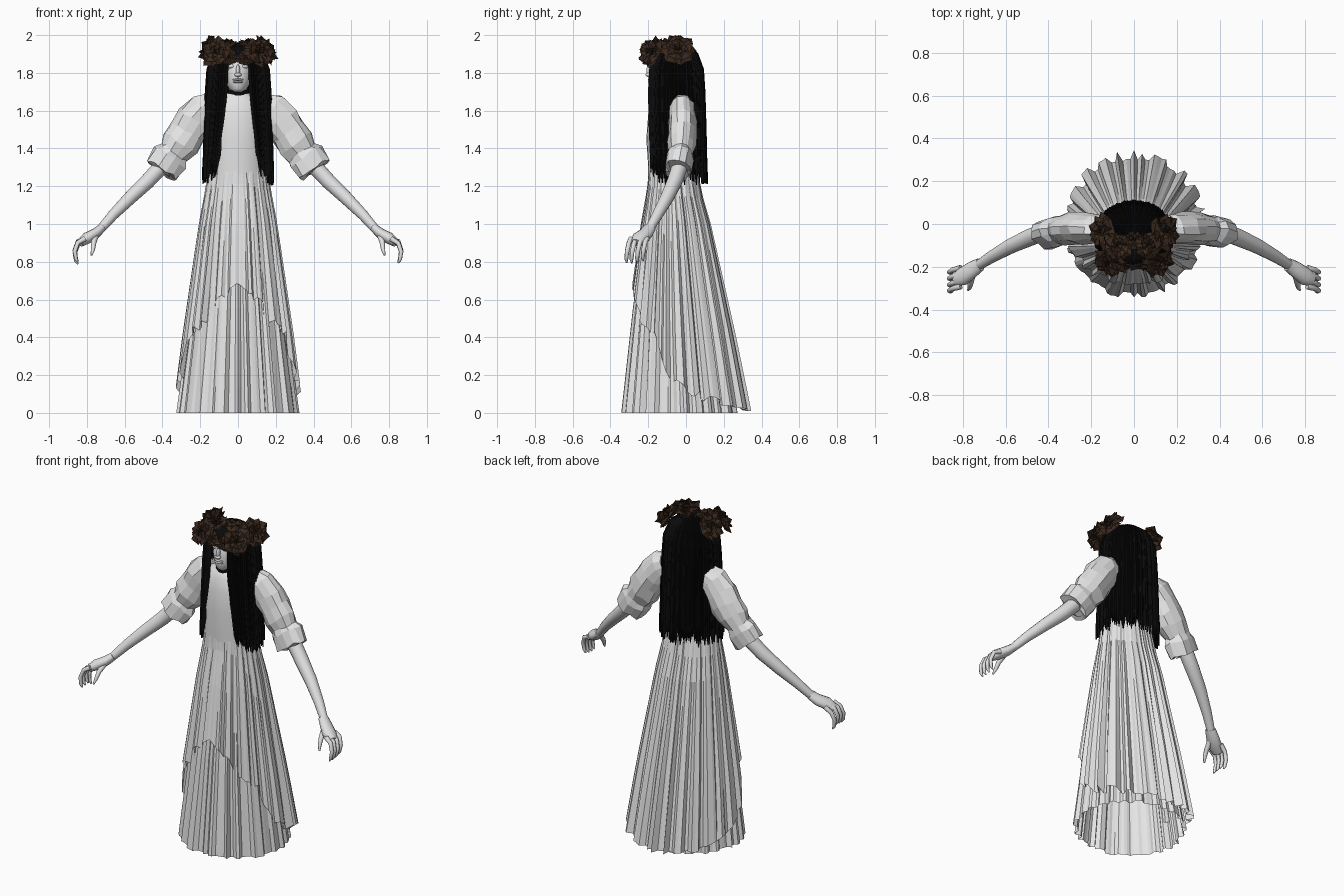
import bpy, bmesh, math, random
from mathutils import Vector, Matrix

random.seed(4)
if "Cube" in bpy.data.objects:
    bpy.data.objects.remove(bpy.data.objects["Cube"])


def material(name, rgb):
    m = bpy.data.materials.new(name)
    m.use_nodes = True
    m.diffuse_color = (*rgb, 1)
    m.node_tree.nodes["Principled BSDF"].inputs["Base Color"].default_value = (*rgb, 1)
    return m


CLOTH = material("white cloth", (0.78, 0.78, 0.78))
SKIN = material("pale skin", (0.74, 0.74, 0.74))
HAIR = material("black hair", (0.003, 0.003, 0.003))
PETAL = material("dark brown petals", (0.042, 0.022, 0.013))


def finish(name, bm, mat, smooth=None):
    bmesh.ops.recalc_face_normals(bm, faces=bm.faces)
    mesh = bpy.data.meshes.new(name)
    bm.to_mesh(mesh)
    bm.free()
    mesh.materials.append(mat)
    ob = bpy.data.objects.new(name, mesh)
    bpy.context.collection.objects.link(ob)
    if smooth:
        bpy.ops.object.select_all(action="DESELECT")
        ob.select_set(True)
        bpy.context.view_layer.objects.active = ob
        bpy.ops.object.shade_smooth_by_angle(angle=math.radians(smooth))


def loft(bm, rings, closed=True, caps=True):
    rows = [[bm.verts.new(p) for p in ring] for ring in rings]
    n = len(rows[0])
    for r0, r1 in zip(rows, rows[1:]):
        for i in range(n if closed else n - 1):
            j = (i + 1) % n
            bm.faces.new((r0[i], r0[j], r1[j], r1[i]))
    if caps:
        bm.faces.new(rows[0])
        bm.faces.new(rows[-1])


def table(rows, key):
    """Linear lookup in rows sorted by their first value."""
    key = min(max(key, rows[0][0]), rows[-1][0])
    for a, b in zip(rows, rows[1:]):
        if key <= b[0]:
            t = (key - a[0]) / (b[0] - a[0])
            return [p + (q - p) * t for p, q in zip(a[1:], b[1:])]


def oval(angle, z, rx, front, back, out=0):
    """Point on an oval section; angle 0 faces the front."""
    cy, ry = (front + back) / 2, (back - front) / 2
    return Vector(((rx + out) * math.sin(angle), cy - (ry + out) * math.cos(angle), z))


def tube(bm, pts, sides=10, flat=1.0, jitter=0):
    """Limb through (x, y, z, radius) points; flat scales its depth."""
    c = [Vector(p[:3]) for p in pts]
    rings = []
    for i, p in enumerate(pts):
        d = (c[min(i + 1, len(c) - 1)] - c[max(i - 1, 0)]).normalized()
        u = (Vector((0, 1, 0)) - d * d.y).normalized()
        v = d.cross(u)
        ring = []
        for k in range(sides):
            a = math.tau * k / sides
            r = p[3] * (1 + random.uniform(-jitter, jitter))
            slide = d * p[3] * random.uniform(-jitter, jitter)
            ring.append(c[i] + u * math.cos(a) * r * flat + v * math.sin(a) * r + slide)
        rings.append(ring)
    loft(bm, rings)


def stack(name, rows, mat, smooth, n=28):
    bm = bmesh.new()
    loft(bm, [[oval(math.tau * k / n, *r) for k in range(n)] for r in rows])
    finish(name, bm, mat, smooth)


def blob(bm, centre, size):
    m = Matrix.Translation(centre) @ Matrix.Diagonal((*size, 1))
    bmesh.ops.create_uvsphere(bm, u_segments=20, v_segments=12, radius=1, matrix=m)


# Bodice
stack("bodice", [(1.2, .165, -.2, .06), (1.3, .155, -.2, .06), (1.45, .16, -.21, .07),
                 (1.58, .162, -.2, .07), (1.65, .15, -.185, .06), (1.69, .085, -.165, .03),
                 (1.705, .05, -.15, 0)], CLOTH, 30)

# Pleated skirts: a long under layer and an open over layer with a sloping hem
UNDER = [(0, .312, -.335, .26), (.6, .235, -.272, .16), (1.25, .14, -.18, .05)]
OVER = [(0, .328, -.35, .325), (.4, .283, -.312, .25), (1.0, .203, -.235, .125),
        (1.2, .168, -.202, .07), (1.28, .157, -.198, .06)]
HEM = [(0, .68), (28, .58), (45, .45), (62, .42), (75, .2), (100, .1), (130, .04), (180, .01)]


def skirt(name, profile, top, hem, depth, columns=110):
    # Uneven pleats: ridges and valleys of random width and depth
    bm = bmesh.new()
    fold, side = [], 1
    while len(fold) < columns:
        peak = side * random.uniform(.25, 1.15)
        fold += [peak + random.uniform(-.15, .15) for _ in range(random.choice((1, 2, 2, 3, 4)))]
        side = -side
    steps = 9
    rings = []
    for s in range(steps + 1):
        ring = []
        for i in range(columns):
            a = math.tau * i / columns
            low = hem(abs(math.degrees(a if a < math.pi else a - math.tau)))
            low += .018 * fold[i] if low > .05 else 0
            z = top + (low - top) * s / steps
            drop = 1 - z / top
            ring.append(oval(a, z, *table(profile, z), fold[i] * depth * (.08 + .92 * drop)))
        rings.append(ring)
    loft(bm, rings, caps=False)
    finish(name, bm, CLOTH)


skirt("under_skirt", UNDER, 1.25, lambda a: 0, .014)
skirt("over_skirt", OVER, 1.28, lambda a: table(HEM, a)[0], .026)

# Head with simple features
stack("head", [(1.70, .028, -.175, -.1), (1.715, .047, -.188, -.06), (1.75, .066, -.192, -.03),
               (1.79, .078, -.192, -.01), (1.84, .082, -.186, .01), (1.885, .065, -.16, .01),
               (1.91, .04, -.12, -.02)], SKIN, 60)
bm = bmesh.new()
blob(bm, (0, -.192, 1.81), (.011, .018, .035))
blob(bm, (0, -.198, 1.79), (.018, .017, .011))
for z in (1.752, 1.764):
    blob(bm, (0, -.188, z), (.028, .014, .006))
for s in (1, -1):
    blob(bm, (s * .035, -.168, 1.835), (.022, .016, .012))
    blob(bm, (s * .04, -.17, 1.857), (.03, .016, .007))
finish("face_features", bm, SKIN, 60)
stack("neck", [(1.66, .05, -.14, -.03), (1.76, .045, -.13, -.03)], SKIN, 40)
stack("neck_band", [(1.68, .07, -.17, -.02), (1.71, .066, -.165, -.02)], HAIR, 40)

# Arms, hands and sleeves, one set per side
for s, side in ((1, "left"), (-1, "right")):
    def m(*pts):
        return [(s * p[0], *p[1:]) for p in pts]

    bm = bmesh.new()
    tube(bm, m((.3, -.02, 1.44, .045), (.41, -.035, 1.3, .043), (.48, -.06, 1.225, .041),
               (.57, -.1, 1.14, .036), (.66, -.15, 1.05, .029), (.73, -.195, .97, .023)), 14)
    finish(side + "_arm", bm, SKIN, 60)

    bm = bmesh.new()
    tube(bm, m((.72, -.19, .98, .023), (.755, -.212, .95, .028), (.8, -.245, .925, .031),
               (.835, -.262, .9, .022)), 12, 1.4)
    for y in (-.215, -.245, -.275, -.302):
        r = random.uniform(-.01, .01)
        tube(bm, m((.81, y + .01, .922, .014), (.848, y, .9 + r, .0125),
                   (.864, y - .01, .855 + r, .0115), (.858, y - .014, .815 + r, .01),
                   (.848, y - .012, .796 + r, .004)), 8)
    tube(bm, m((.755, -.235, .935, .017), (.764, -.275, .9, .014), (.768, -.295, .865, .011),
               (.776, -.31, .835, .005)), 8)
    finish(side + "_hand", bm, SKIN, 60)

    bm = bmesh.new()
    tube(bm, m((.14, -.022, 1.62, .075), (.175, -.022, 1.605, .092), (.225, -.02, 1.545, .1),
               (.265, -.02, 1.485, .1), (.305, -.022, 1.425, .1), (.34, -.028, 1.375, .084),
               (.36, -.032, 1.35, .1), (.405, -.045, 1.285, .096), (.4, -.045, 1.29, .06)),
         13, .74, .1)
    finish(side + "_sleeve", bm, CLOTH)

# Hair: a skull cap and overlapping tapered locks
bm = bmesh.new()
blob(bm, (0, -.045, 1.83), (.135, .115, .12))
blob(bm, (0, -.115, 1.895), (.095, .075, .048))
finish("hair_cap", bm, HAIR, 60)

FALL = [(1.955, .1), (1.945, .42), (1.905, .75), (1.82, .95), (1.7, 1), (1.5, 1.04), (1.36, 1.06)]


def lock(bm, a, width, scale, end):
    rows = []
    for z, k in FALL + [(end + .06, 1.08), (end, 1.08)]:
        part = math.radians(20) * max(0, 1.72 - z) / .4 * max(0, 1 - abs(a) / 1.5)
        mid = a + math.copysign(part, a)
        w = width * (.1 if z == end else 1)
        rx, ry, cy = .17 * k * scale, .153 * k * scale, -.056
        rows.append([oval(mid + w * t, z, rx, cy - ry, cy + ry, bulge)
                     for t, bulge in ((-1, -.004), (0, .003), (1, -.004))])
    loft(bm, rows, closed=False, caps=False)


bm = bmesh.new()
for scale in (.965, 1.01):
    count = 80
    for i in range(count):
        a = math.radians(24 + 312 * i / (count - 1))
        a = a if a < math.pi else a - math.tau
        lock(bm, a, random.uniform(.05, .075), scale * random.uniform(.98, 1.02),
             1.23 + random.uniform(-.025, .06) + max(0, .06 * (1 - abs(a))))
finish("long_hair", bm, HAIR)


# Flower crown: layered pointed petals
def rose(bm, centre, normal, size):
    turn = Vector(normal).to_track_quat("Z", "Y").to_matrix()
    for tilt, length, count in ((88, 1, 8), (62, .95, 7), (38, .75, 6), (15, .55, 4)):
        for i in range(count):
            spin = Matrix.Rotation(math.tau * (i + random.uniform(-.25, .25)) / count, 3, "Z")
            lean = Matrix.Rotation(math.radians(tilt + random.uniform(-12, 12)), 3, "Y")
            length_i = size * length * random.uniform(.85, 1.1)
            w = length_i * .5
            shape = ((0, 0, 0), (w * .2, -w, .62), (-w * .35, 0, .6), (w * .2, w, .62), (0, 0, 1))
            vs = []
            for x, y, z in shape:
                p = Vector(centre) + turn @ spin @ lean @ Vector((x, y, z * length_i))
                p.z = min(p.z, 2)
                vs.append(bm.verts.new(p))
            for f in ((0, 1, 2), (0, 2, 3), (1, 4, 2), (2, 4, 3)):
                bm.faces.new([vs[k] for k in f])


bm = bmesh.new()
for s in (1, -1):
    rose(bm, (s * .11, -.175, 1.905), (s * .5, -.75, .45), .092)
    rose(bm, (s * .14, -.04, 1.92), (s * .8, .05, .55), .092)
    rose(bm, (s * .07, -.1, 1.935), (s * .3, -.1, 1), .075)
    rose(bm, (s * .045, -.185, 1.88), (s * .1, -1, .4), .05)
rose(bm, (0, -.165, 1.885), (0, -.6, .8), .055)
rose(bm, (0, -.07, 1.93), (0, -.1, 1), .06)
finish("flower_crown", bm, PETAL)
